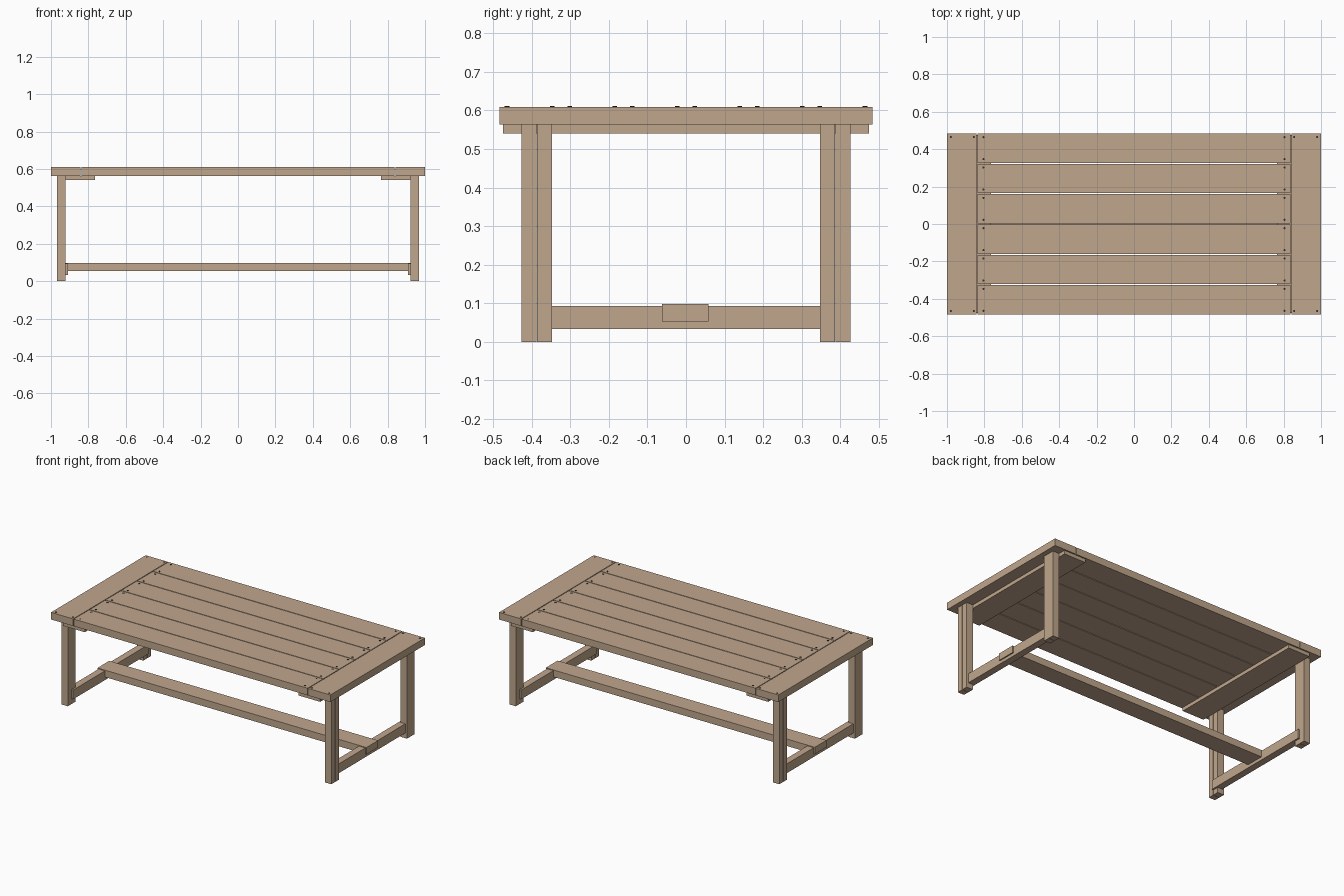
import bpy
import bmesh
from mathutils import Matrix, Vector

cube = bpy.data.objects.get("Cube")
if cube:
    bpy.data.objects.remove(cube, do_unlink=True)


def make_material(name, colour):
    mat = bpy.data.materials.new(name)
    mat.use_nodes = True
    mat.diffuse_color = colour
    mat.node_tree.nodes["Principled BSDF"].inputs["Base Color"].default_value = colour
    return mat


wood = make_material("tan_wood", (0.53, 0.385, 0.265, 1))
metal = make_material("dark_screw_metal", (0.03, 0.03, 0.03, 1))


def finish(name, bm, mat):
    mesh = bpy.data.meshes.new(name)
    bm.to_mesh(mesh)
    bm.free()
    mesh.materials.append(mat)
    obj = bpy.data.objects.new(name, mesh)
    bpy.context.collection.objects.link(obj)
    return obj


def board(name, xs, ys, zs):
    """Rectangular timber spanning the given ranges."""
    low, high = (Vector(p) for p in zip(sorted(xs), sorted(ys), sorted(zs)))
    bm = bmesh.new()
    bmesh.ops.create_cube(bm, size=1)
    bmesh.ops.scale(bm, vec=high - low, verts=bm.verts)
    bmesh.ops.translate(bm, vec=(low + high) / 2, verts=bm.verts)
    return finish(name, bm, wood)


def screws(name, points):
    """Small screw heads standing just proud of the top."""
    bm = bmesh.new()
    for x, y in points:
        bmesh.ops.create_cone(bm, cap_ends=True, segments=10, radius1=0.006,
                              radius2=0.006, depth=0.008,
                              matrix=Matrix.Translation((x, y, TOP - 0.002)))
    return finish(name, bm, metal)


TOP = 0.609
UNDER = 0.563
HALF_WIDTH = 0.484
GAP = 0.005
PLANKS = 6

# Long planks of the table top
pitch = (2 * HALF_WIDTH + GAP) / PLANKS
plank_points = []
for i in range(PLANKS):
    y0 = -HALF_WIDTH + i * pitch
    y1 = y0 + pitch - GAP
    board(f"top_plank_{i + 1}", (-0.837, 0.837), (y0, y1), (UNDER, TOP))
    plank_points += [(x, y) for x in (-0.805, 0.805) for y in (y0 + 0.02, y1 - 0.02)]
screws("plank_screws", plank_points)

for side, s in (("left", 1), ("right", -1)):
    # Cross board closing the end of the top, and its screws
    board(f"{side}_end_board", (s * 0.842, s), (-HALF_WIDTH, HALF_WIDTH), (UNDER, TOP))
    screws(f"{side}_end_screws", [(s * x, y) for x in (0.856, 0.979) for y in (-0.465, 0.465)])
    # Batten under the planks
    board(f"{side}_batten", (s * 0.765, s * 0.921), (-0.475, 0.475), (0.54, UNDER))
    # Legs, each of two timbers side by side
    for end, e in (("front", -1), ("back", 1)):
        board(f"{side}_{end}_leg_outer", (s * 0.921, s * 0.967),
              (e * 0.388, e * 0.426), (0, UNDER))
        board(f"{side}_{end}_leg_inner", (s * 0.921, s * 0.967),
              (e * 0.347, e * 0.386), (0, UNDER))
    # Low rail between the legs
    board(f"{side}_leg_rail", (s * 0.91, s * 0.955), (-0.387, 0.387), (0.033, 0.093))

# Long stretcher passing through both rails
board("long_stretcher", (-0.963, 0.963), (-0.062, 0.058), (0.053, 0.098))
